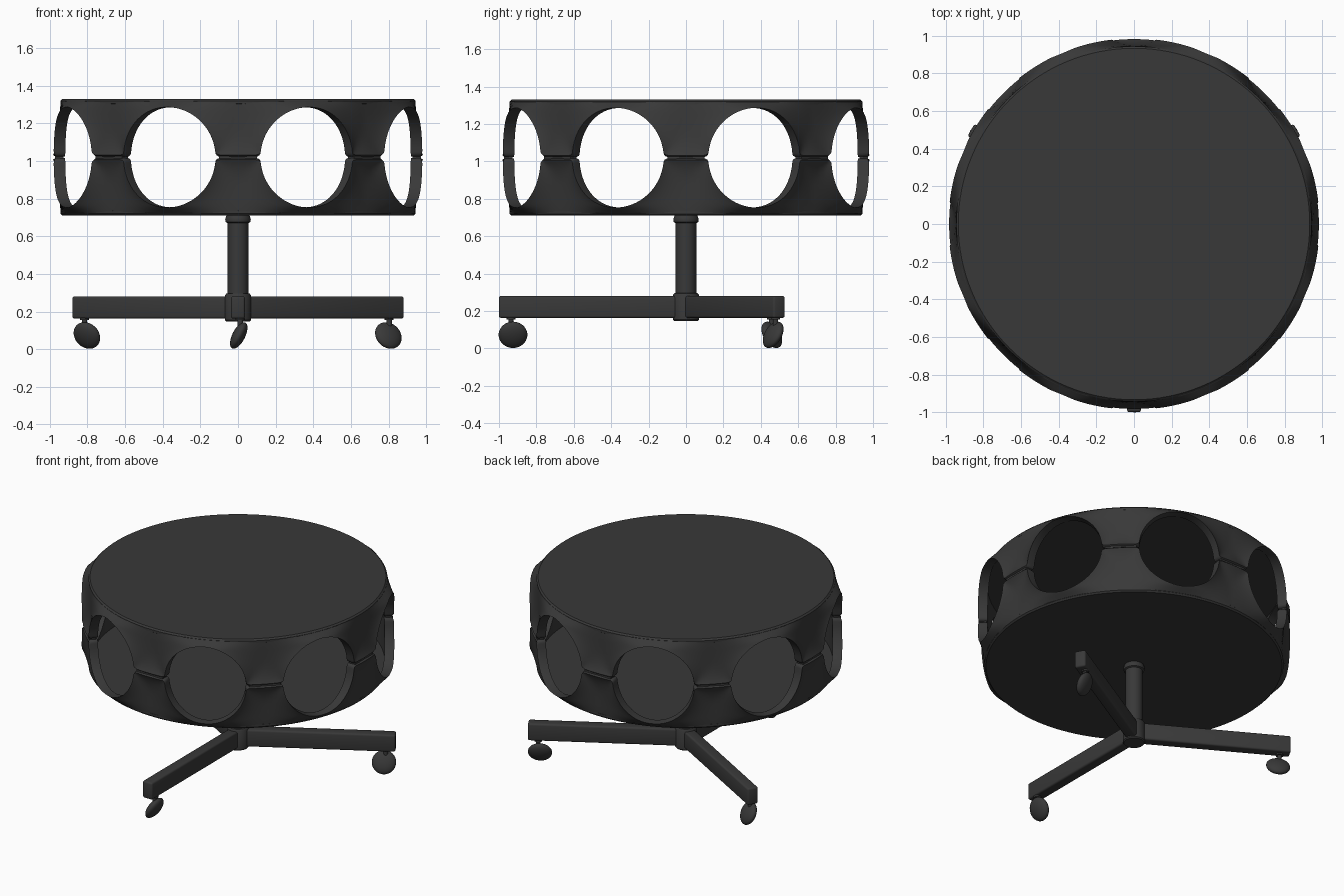
import bpy, bmesh, math
from mathutils import Vector, Matrix

if "Cube" in bpy.data.objects:
    bpy.data.objects.remove(bpy.data.objects["Cube"])

mat = bpy.data.materials.new("charcoal")
mat.diffuse_color = (0.04, 0.04, 0.04, 1)
mat.use_nodes = True
mat.node_tree.nodes["Principled BSDF"].inputs["Base Color"].default_value = mat.diffuse_color


def finish(bm, name, angle=35):
    bmesh.ops.remove_doubles(bm, verts=bm.verts, dist=0.0003)
    bmesh.ops.recalc_face_normals(bm, faces=bm.faces)
    me = bpy.data.meshes.new(name)
    bm.to_mesh(me)
    bm.free()
    ob = bpy.data.objects.new(name, me)
    bpy.context.collection.objects.link(ob)
    me.materials.append(mat)
    bpy.ops.object.select_all(action='DESELECT')
    ob.select_set(True)
    bpy.context.view_layer.objects.active = ob
    bpy.ops.object.shade_smooth_by_angle(angle=math.radians(angle))
    return ob


def lathe(name, profile, n=48):
    bm = bmesh.new()
    rings = [[bm.verts.new((r * math.cos(2 * math.pi * i / n), r * math.sin(2 * math.pi * i / n), z))
              for i in range(n)] for r, z in profile]
    for a, b in zip(rings, rings[1:]):
        for i in range(n):
            j = (i + 1) % n
            bm.faces.new((a[i], a[j], b[j], b[i]))
    bm.faces.new(rings[0])
    bm.faces.new(rings[-1])
    return finish(bm, name)


# Round top and bottom panels
MID, HALF = 1.02, 0.31
for name, s in (("top_panel", 1), ("bottom_panel", -1)):
    lathe(name, [(0.93, MID + s * 0.27), (0.944, MID + s * 0.285), (0.944, MID + s * 0.3),
                 (0.934, MID + s * HALF)], 128)

# Scalloped edge of half a cell: seam, rounded corner, then a quarter of the hole
R, HOLE, GAP, EDGE = 0.985, 0.266, 0.004, 0.30
CELL = R * math.pi / 4
C = Vector((CELL / 2, 0))
on_hole = lambda deg: C + HOLE * Vector((-math.cos(math.radians(deg)), math.sin(math.radians(deg))))
s0 = CELL / 2 - HOLE
path = [Vector((x, GAP)) for x in (0, 0.035, 0.07, s0 - 0.025)]
p0, p1, p2 = path[-1], Vector((s0, GAP)), on_hole(6)
path += [p0 * (1 - t) ** 2 + p1 * 2 * t * (1 - t) + p2 * t * t for t in (0.25, 0.5, 0.75)]
path += [on_hole(6 + 84 * i / 16) for i in range(17)]
path += [Vector((CELL - p.x, p.y)) for p in reversed(path[:-1])]
lengths = [0]
for a, b in zip(path, path[1:]):
    lengths.append(lengths[-1] + (b - a).length)

# Rows run from the inner wall, round the lip, and up the flared outside
rows = [(1, 0.925), (0.5, 0.925), (0, 0.925), (0, 0.972)]
rows += [(t, None) for t in (0.03, 0.07, 0.12, 0.18, 0.26, 0.36, 0.48, 0.62, 0.76, 0.89, 1)]


def flare(p):
    d = max(0, min((p - C).length - HOLE, p.y - GAP))
    top = min(1, (EDGE - p.y) / 0.045)
    return 0.942 + 0.046 * math.exp(-d / 0.07) * top * (2 - top)


def half_band(name, s):
    bm = bmesh.new()
    for k in range(8):
        grid = []
        for t, r in rows:
            line = []
            for p, l in zip(path, lengths):
                q = p.lerp(Vector((CELL * l / lengths[-1], EDGE)), t)
                rad = r if r else flare(q)
                a = k * math.pi / 4 + q.x / R
                line.append(bm.verts.new((rad * math.cos(a), rad * math.sin(a), MID + s * q.y)))
            grid.append(line)
        for a, b in zip(grid, grid[1:] + grid[:1]):
            for i in range(len(path) - 1):
                bm.faces.new((a[i], a[i + 1], b[i + 1], b[i]))
    return finish(bm, name, 50)


half_band("upper_band", 1)
half_band("lower_band", -1)

# Seam filler strips recessed between the two lips
bm = bmesh.new()
for k in range(8):
    m = Matrix.Rotation(k * math.pi / 4, 4, 'Z') @ Matrix.Translation((0.95, 0, MID)) \
        @ Matrix.Diagonal((0.045, 0.2, 0.012, 1))
    bmesh.ops.create_cube(bm, size=1, matrix=m)
finish(bm, "seam_strips")

# Pedestal
lathe("column", [(0.055, 0.2), (0.055, 0.67), (0.065, 0.675), (0.068, 0.69), (0.065, 0.7), (0.06, 0.715)])
lathe("hub", [(0.064, 0.148), (0.07, 0.155), (0.07, 0.285), (0.063, 0.295), (0.055, 0.296)])

# Three arms with tilted lens-shaped casters
for k in range(3):
    turn = Matrix.Rotation(k * 2 * math.pi / 3, 4, 'Z')
    bm = bmesh.new()
    bmesh.ops.create_cube(bm, size=1, matrix=turn @ Matrix.Translation((0, -0.51, 0.222))
                          @ Matrix.Diagonal((0.074, 0.98, 0.118, 1)))
    bmesh.ops.bevel(bm, geom=bm.edges[:], offset=0.012, segments=3, affect='EDGES', profile=0.5)
    finish(bm, f"arm_{k + 1}")

    tilt = turn @ Matrix.Translation((0.004, -0.925, 0.073)) @ Matrix.Rotation(math.radians(27), 4, 'Y')
    bm = bmesh.new()
    bmesh.ops.create_uvsphere(bm, u_segments=32, v_segments=20, radius=1,
                              matrix=tilt @ Matrix.Diagonal((0.034, 0.077, 0.077, 1)))
    finish(bm, f"caster_{k + 1}")

    bm = bmesh.new()
    for r, h, z in ((0.014, 0.07, 0.14), (0.024, 0.012, 0.16)):
        bmesh.ops.create_cone(bm, cap_ends=True, segments=20, radius1=r, radius2=r, depth=h,
                              matrix=turn @ Matrix.Translation((0.012, -0.935, z)))
    finish(bm, f"caster_stem_{k + 1}")
